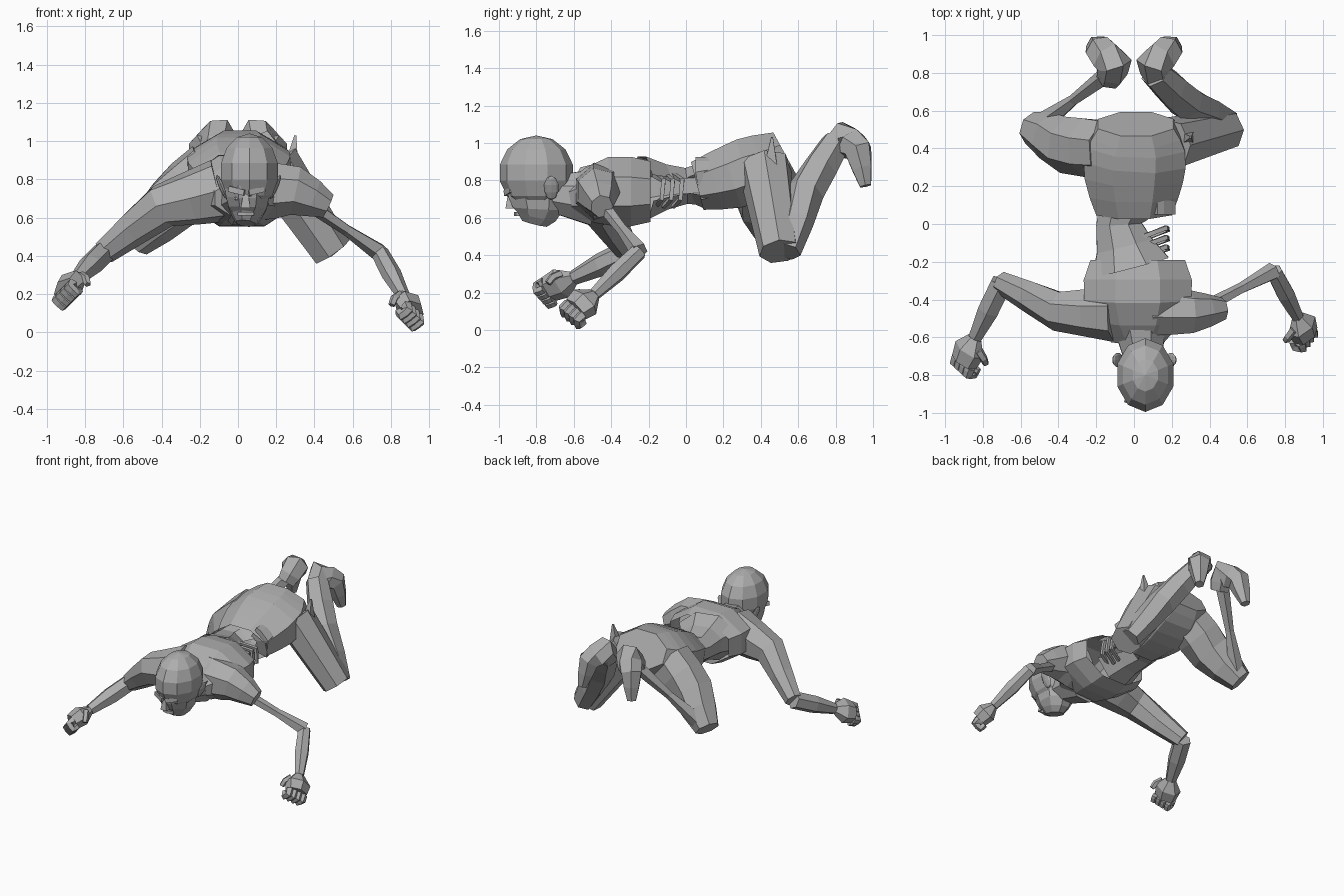
import bpy, bmesh, math
from mathutils import Vector, Matrix

cube = bpy.data.objects.get("Cube")
if cube:
    bpy.data.objects.remove(cube)

X_AXIS, Y_AXIS, Z_AXIS = Matrix.Identity(3)
SIDES = (("right", -1), ("left", 1))

skin = bpy.data.materials.new("plain grey")
skin.use_nodes = True
skin.diffuse_color = (.42, .42, .42, 1)
for node in skin.node_tree.nodes:
    if node.type == "BSDF_PRINCIPLED":
        node.inputs["Base Color"].default_value = skin.diffuse_color


def finish(name, bm):
    mesh = bpy.data.meshes.new(name)
    bm.to_mesh(mesh)
    bm.free()
    mesh.materials.append(skin)
    obj = bpy.data.objects.new(name, mesh)
    bpy.context.collection.objects.link(obj)


def tube(name, joints, start, end, bulge=0, flat=1, sides=6, ref=Z_AXIS,
         start_cap=True, end_cap=True, torn=False):
    """Faceted limb through joints; radius tapers from start to end and swells by bulge."""
    joints = [Vector(joint) for joint in joints]
    path = [joints[0]]
    for a, b in zip(joints, joints[1:]):
        path += [(a + b) / 2, b]
    last = len(path) - 1
    bm = bmesh.new()
    rings = []
    for i, point in enumerate(path):
        along = i / last
        radius = start + (end - start) * along + bulge * math.sin(math.pi * along)
        radius /= math.cos(math.pi / sides)
        tangent = (path[min(i + 1, last)] - path[max(i - 1, 0)]).normalized()
        across = tangent.cross(ref).normalized()
        up = across.cross(tangent) * flat
        ring = []
        for k in range(sides):
            angle = math.tau * (k + .5) / sides
            offset = across * math.cos(angle) + up * math.sin(angle)
            ring.append(bm.verts.new(point + offset * radius))
        rings.append(ring)
    for lower, upper in zip(rings, rings[1:]):
        # A torn tube lacks the strip of faces on its open flank
        for k in range(1 if torn else 0, sides):
            bm.faces.new((lower[k - 1], lower[k], upper[k], upper[k - 1]))
    if start_cap:
        bm.faces.new(rings[0])
    if end_cap:
        bm.faces.new(rings[-1])
    bmesh.ops.recalc_face_normals(bm, faces=bm.faces)
    finish(name, bm)


def ball(name, centre, size, tilt=0, segments=8, rings=5):
    bm = bmesh.new()
    placing = Matrix.Translation(centre) @ Matrix.Rotation(tilt, 4, "Y") @ Matrix.Diagonal((*size, 1))
    bmesh.ops.create_uvsphere(bm, u_segments=segments, v_segments=rings, radius=1, matrix=placing)
    finish(name, bm)


def hand(side, sign, wrist, knuckle):
    """Loose fist with its back turned outward: palm, four curled fingers and a thumb."""
    wrist, knuckle = Vector(wrist), Vector(knuckle)
    forward = (knuckle - wrist).normalized()
    back = Vector((sign * .7, 0, .7))
    across = forward.cross(back).normalized() * sign
    down = forward.cross(across).normalized() * sign
    tube(side + "_palm", [wrist, knuckle], start=.035, end=.07, bulge=.03, flat=.75, ref=back)
    for i in range(4):
        base = knuckle + across * (i - 1.5) * .038
        bend = base + forward * .04
        curl = bend + down * .05
        tube(f"{side}_finger_{i + 1}", [base, bend, curl, curl - forward * .04],
             start=.024, end=.018, sides=5, ref=across)
    root = wrist.lerp(knuckle, .3) + across * .06
    bend = root + (forward + down + across) * .03
    tube(side + "_thumb", [root, bend, bend + (forward + down) * .03],
         start=.02, end=.015, sides=5, ref=across)


# Hollow torso, with the waist torn away on the left flank
tube("chest", [(.02, -.62, .7), (.02, -.4, .74), (.02, -.19, .74)],
     start=.14, end=.25, bulge=.09, flat=.65, sides=8, end_cap=False)
tube("waist", [(-.02, -.23, .76), (-.08, 0, .77), (-.04, .12, .78)],
     start=.21, end=.17, bulge=-.07, flat=.8, sides=8, start_cap=False, end_cap=False, torn=True)
tube("pelvis", [(0, .06, .77), (0, .25, .82), (.01, .42, .88), (.01, .53, .94)],
     start=.2, end=.2, bulge=.07, flat=.66, sides=8, start_cap=False)
tube("hip_flap", [(.27, .45, .8), (.3, .46, 1.03)], start=.05, end=.005, sides=4, ref=X_AXIS)

# Exposed ribs and gut
for i in range(3):
    y = -.17 + i * .05
    tube(f"rib_{i + 1}", [(.04, y, .83), (.17, y + .05, .8), (.18, y + .04, .7), (.08, y, .66)],
         start=.012, end=.01, sides=4, ref=Y_AXIS)
tube("gut", [(.1, .1, .88), (.17, .1, .84), (.14, .13, .72)], start=.05, end=.05, sides=4, ref=Y_AXIS)

# Head
tube("neck", [(.03, -.5, .71), (.05, -.75, .73)], start=.15, end=.09, sides=8)
ball("skull", (.06, -.8, .84), (.16, .2, .2), segments=10, rings=7)
tube("jaw", [(.04, -.81, .57), (.05, -.79, .65), (.05, -.8, .78)],
     start=.05, end=.12, bulge=.015, flat=1.35, sides=8, ref=Y_AXIS)
tube("nose", [(.04, -.94, .74), (.04, -.94, .65)], start=.01, end=.025, sides=4, ref=Y_AXIS)
tube("mouth", [(0, -.9, .62), (.04, -.91, .62), (.08, -.9, .62)], start=.01, end=.01, sides=4)
for side, sign in SIDES:
    ball(side + "_eye", (.045 + sign * .045, -.92, .7), (.02, .02, .015))
    tube(side + "_brow", [(.045 + sign * .01, -.96, .73), (.045 + sign * .09, -.93, .75)],
         start=.015, end=.015, sides=4)
    ball(side + "_ear", (.055 + sign * .14, -.72, .76), (.015, .04, .07), tilt=sign * .4)

# Right arm
elbow, wrist = (-.7, -.31, .42), (-.84, -.6, .28)
tube("right_upper_arm", [(-.1, -.47, .74), (-.4, -.46, .66), elbow],
     start=.14, end=.055, flat=1.1, sides=7)
tube("right_forearm", [elbow, wrist], start=.055, end=.035, bulge=.01)
hand("right", -1, wrist, (-.9, -.73, .22))

# Left arm, wasted away beyond the shoulder stump
elbow, wrist = (.74, -.25, .42), (.865, -.49, .19)
tube("left_shoulder", [(.1, -.46, .74), (.3, -.47, .74), (.47, -.45, .66)],
     start=.13, end=.055, bulge=.015, flat=1.1, sides=7)
tube("left_upper_arm", [(.4, -.43, .65), elbow], start=.03, end=.04, bulge=-.01, sides=5)
tube("left_forearm", [elbow, wrist], start=.04, end=.03, bulge=.01)
hand("left", 1, wrist, (.91, -.59, .11))

# Legs, with the right shin stripped thin
tube("right_thigh", [(-.14, .4, .86), (-.35, .42, .67), (-.54, .51, .47)],
     start=.14, end=.08, bulge=.03, sides=7)
tube("right_shin", [(-.5, .52, .5), (-.14, .79, .95)], start=.05, end=.04, bulge=-.02, sides=5)
tube("left_thigh", [(.18, .42, .88), (.49, .5, .42)], start=.13, end=.1, sides=7)
tube("left_shin", [(.49, .54, .42), (.28, .64, .74), (.11, .8, 1)], start=.065, end=.07, bulge=.02)

# Dangling feet
for side, sign in SIDES:
    tube(side + "_foot", [(sign * .13, .77, .93), (sign * .1, .84, 1.03),
                          (sign * .18, .92, .96), (sign * .21, .96, .77)],
         start=.06, end=.03, bulge=.035, ref=X_AXIS)
